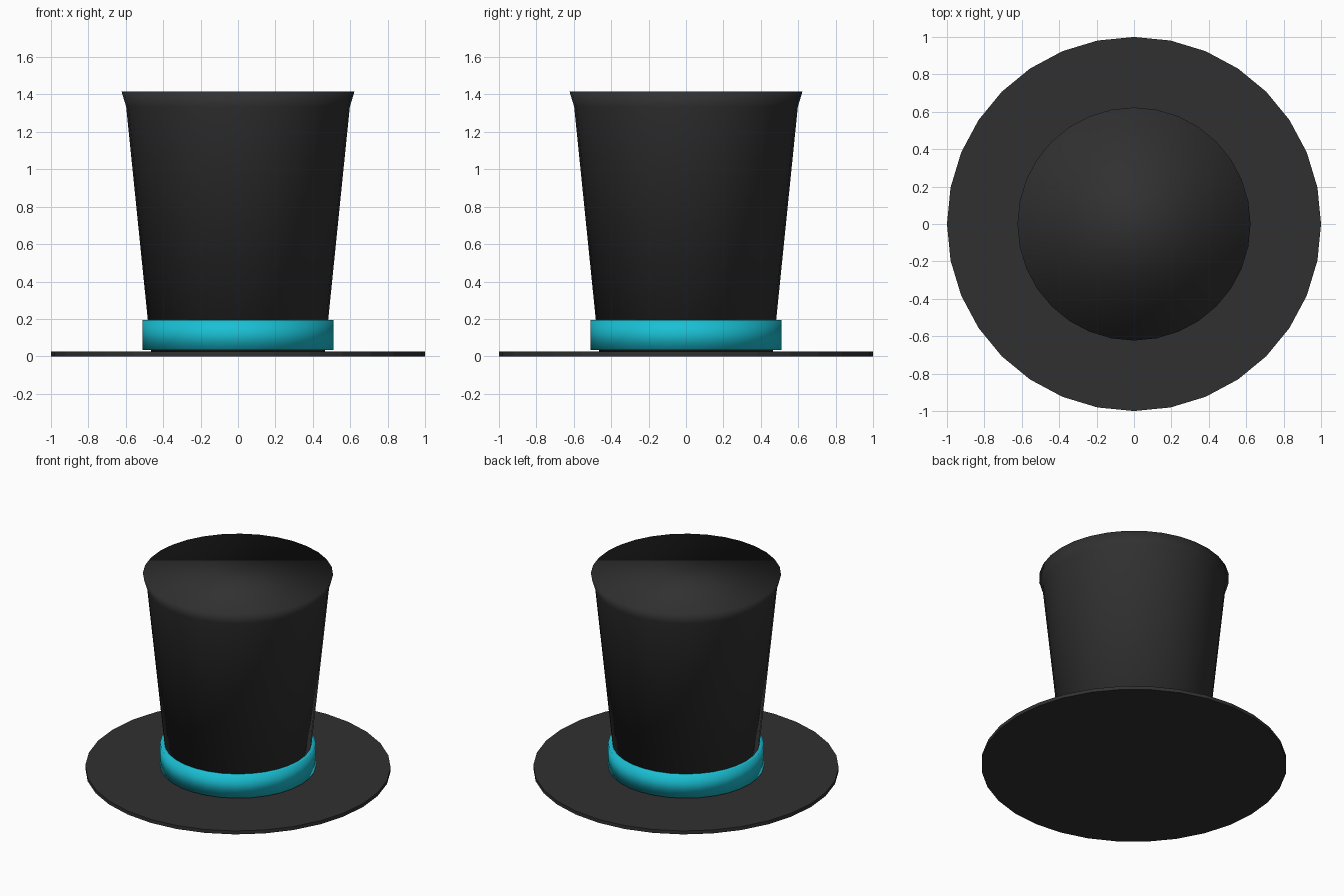
import bpy
import bmesh
from math import cos, sin, tau

if "Cube" in bpy.data.objects:
    bpy.data.objects.remove(bpy.data.objects["Cube"])

SIDES = 32


def material(name, color):
    m = bpy.data.materials.new(name)
    m.diffuse_color = color
    m.use_nodes = True
    m.node_tree.nodes["Principled BSDF"].inputs["Base Color"].default_value = m.diffuse_color
    return m


def lathe(name, profile, mat, smooth, ring=False):
    """Turn (radius, z) points about z; close as a ring or cap both ends."""
    bm = bmesh.new()
    loops = [[bm.verts.new((r * cos(tau * i / SIDES), r * sin(tau * i / SIDES), z))
              for i in range(SIDES)] for r, z in profile]
    pairs = list(zip(loops, loops[1:]))
    if ring:
        pairs.append((loops[-1], loops[0]))
    for a, b in pairs:
        for i in range(SIDES):
            j = (i + 1) % SIDES
            bm.faces.new((a[i], a[j], b[j], b[i]))
    if not ring:
        bm.faces.new(loops[0][::-1])
        bm.faces.new(loops[-1])
    bmesh.ops.recalc_face_normals(bm, faces=bm.faces[:])
    for f in bm.faces:
        f.smooth = smooth
    mesh = bpy.data.meshes.new(name)
    bm.to_mesh(mesh)
    bm.free()
    mesh.materials.append(mat)
    obj = bpy.data.objects.new(name, mesh)
    bpy.context.collection.objects.link(obj)
    return obj


felt = material("black_felt", (0.03, 0.03, 0.03, 1))
ribbon = material("cyan_ribbon", (0.01, 0.52, 0.65, 1))

# Flat, thin brim
lathe("brim", [(1.0, 0), (1.0, 0.025)], felt, False)

# Flaring crown with a wider lip and flat, softly shaded top
lathe("crown", [(0.465, 0.025), (0.598, 1.335), (0.623, 1.417)], felt, True)

# Ribbon band standing slightly proud of the crown
lathe("hat_band", [(0.46, 0.033), (0.51, 0.033), (0.51, 0.195), (0.46, 0.195)],
      ribbon, True, ring=True)
